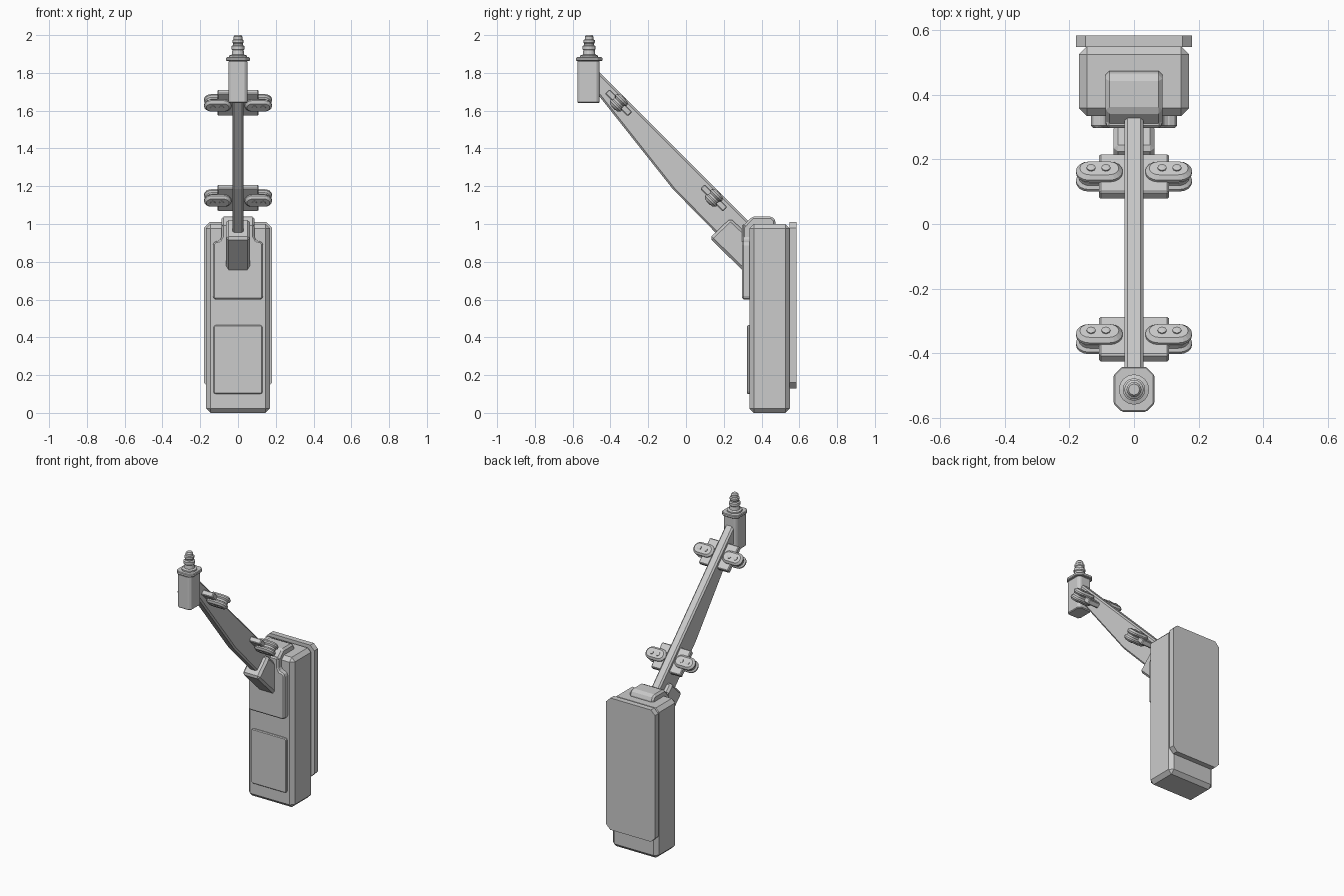
import bpy, bmesh, math
from mathutils import Matrix, Vector

if "Cube" in bpy.data.objects:
    bpy.data.objects.remove(bpy.data.objects["Cube"])

MAPS = {'x': lambda a, b, d: (d, a, b), 'y': lambda a, b, d: (a, d, b), 'z': lambda a, b, d: (a, b, d)}


def finish(bm, name, bevel=0.0, segments=1, angle=30):
    bmesh.ops.recalc_face_normals(bm, faces=bm.faces[:])
    me = bpy.data.meshes.new(name)
    bm.to_mesh(me)
    bm.free()
    ob = bpy.data.objects.new(name, me)
    bpy.context.collection.objects.link(ob)
    if bevel:
        m = ob.modifiers.new("Bevel", 'BEVEL')
        m.width, m.segments, m.limit_method = bevel, segments, 'ANGLE'
        m.angle_limit = math.radians(angle)
    return ob


def prism(name, pts, axis, lo, hi, bevel=0.0, matrix=None):
    """Extrude a 2D profile along an axis."""
    bm = bmesh.new()
    f = MAPS[axis]
    a = [bm.verts.new(f(p[0], p[1], lo)) for p in pts]
    b = [bm.verts.new(f(p[0], p[1], hi)) for p in pts]
    n = len(pts)
    bm.faces.new(a)
    bm.faces.new(b)
    for i in range(n):
        bm.faces.new((a[i], a[(i + 1) % n], b[(i + 1) % n], b[i]))
    if matrix:
        bm.transform(matrix)
    return finish(bm, name, bevel)


def rect(x0, x1, y0, y1, c=0.0):
    """Rectangle profile, optionally with cut corners."""
    if not c:
        return [(x0, y0), (x1, y0), (x1, y1), (x0, y1)]
    return [(x0 + c, y0), (x1 - c, y0), (x1, y0 + c), (x1, y1 - c),
            (x1 - c, y1), (x0 + c, y1), (x0, y1 - c), (x0, y0 + c)]


def lathe(name, profile, n, loc):
    bm = bmesh.new()
    rings = [[bm.verts.new((r * math.cos(2 * math.pi * i / n), r * math.sin(2 * math.pi * i / n), z))
              for i in range(n)] for r, z in profile]
    for p, q in zip(rings, rings[1:]):
        for i in range(n):
            bm.faces.new((p[i], p[(i + 1) % n], q[(i + 1) % n], q[i]))
    bm.faces.new(rings[0])
    bm.faces.new(rings[-1])
    bm.transform(Matrix.Translation(loc))
    return finish(bm, name)


# Main housing and back plate
prism("housing", rect(-.17, .17, .335, .55), 'z', 0, 1.0, .024)
prism("back_plate", rect(-.18, .18, .13, 1.01, .03), 'y', .548, .585)

# Front panel
prism("front_panel", rect(-.13, .13, .10, .465, .008), 'y', .323, .345, .005)

# Mounting bracket: stepped front plate and the cap over the housing top
half = [(.122, .60), (.133, .611), (.133, .895), (.118, .91), (.098, .912), (.085, .935), (.085, 1.0)]
prism("bracket_plate", half + [(-x, z) for x, z in reversed(half)], 'y', .297, .345, .008)
cap = [(.297, .92), (.297, .985), (.35, 1.04), (.455, 1.04), (.475, 1.02), (.475, .97), (.36, .92)]
prism("bracket_cap", cap, 'x', -.088, .088, .012)

# Arm socket
socket = [(.125, .925), (.235, 1.03), (.31, .96), (.31, .745)]
prism("arm_socket", socket, 'x', -.063, .063, .014)

# Arm
arm = [(-.47, 1.815), (.345, 1.0), (.345, .90), (.20, .91), (-.07, 1.185), (-.47, 1.69)]
prism("arm", arm, 'x', -.03, .03, .01)

# Head block, flange and ribbed tip
prism("head_block", rect(-.05, .05, -.575, -.457, .014), 'z', 1.64, 1.865, .005)
prism("head_flange", rect(-.063, .063, -.582, -.443, .025), 'z', 1.863, 1.883, .004)
tip = [(.047, 1.88), (.047, 1.892), (.033, 1.897), (.03, 1.92), (.035, 1.925), (.035, 1.942),
       (.026, 1.947), (.026, 1.955), (.03, 1.96), (.03, 1.973), (.023, 1.978), (.023, 1.992), (.017, 2.0)]
lathe("ribbed_tip", tip, 16, (0, -.513, 0))


# Clamps along the arm, mirrored left and right
def stadium(x0, x1, r, n=8):
    pts = []
    for c, start in ((x1, -90), (x0, 90)):
        for i in range(n + 1):
            t = math.radians(start + 180 * i / n)
            pts.append((c + r * math.cos(t), r * math.sin(t)))
    return pts


for label, loc in (("upper", (0, -.357, 1.642)), ("lower", (0, .147, 1.138))):
    base = Matrix.Translation(loc) @ Matrix.Rotation(math.radians(-45), 4, 'X')
    prism(label + "_clamp_mount", rect(-.108, .108, -.085, .085), 'z', -.017, .017, .005, base)
    for side, s in (("right", 1), ("left", -1)):
        m = base @ Matrix.Diagonal((s, 1, 1, 1))
        tag = f"{label}_{side}_"
        prism(tag + "ear_core", stadium(.075, .137, .034), 'z', -.006, .006, 0, m)
        for part, k in (("top", 1), ("bottom", -1)):
            z = sorted((k * .004, k * .037))
            prism(tag + "ear_" + part, stadium(.076, .139, .041), 'z', z[0], z[1], .012, m)
        for i, x in enumerate((.087, .133)):
            lathe(f"{tag}bolt_{i}", [(.014, -.041), (.014, .041), (.007, .043)], 8,
                  (0, 0, 0)).data.transform(m @ Matrix.Translation((x, 0, 0)))
            ob = bpy.data.objects[f"{tag}bolt_{i}"]
            if s < 0:
                ob.data.flip_normals()
